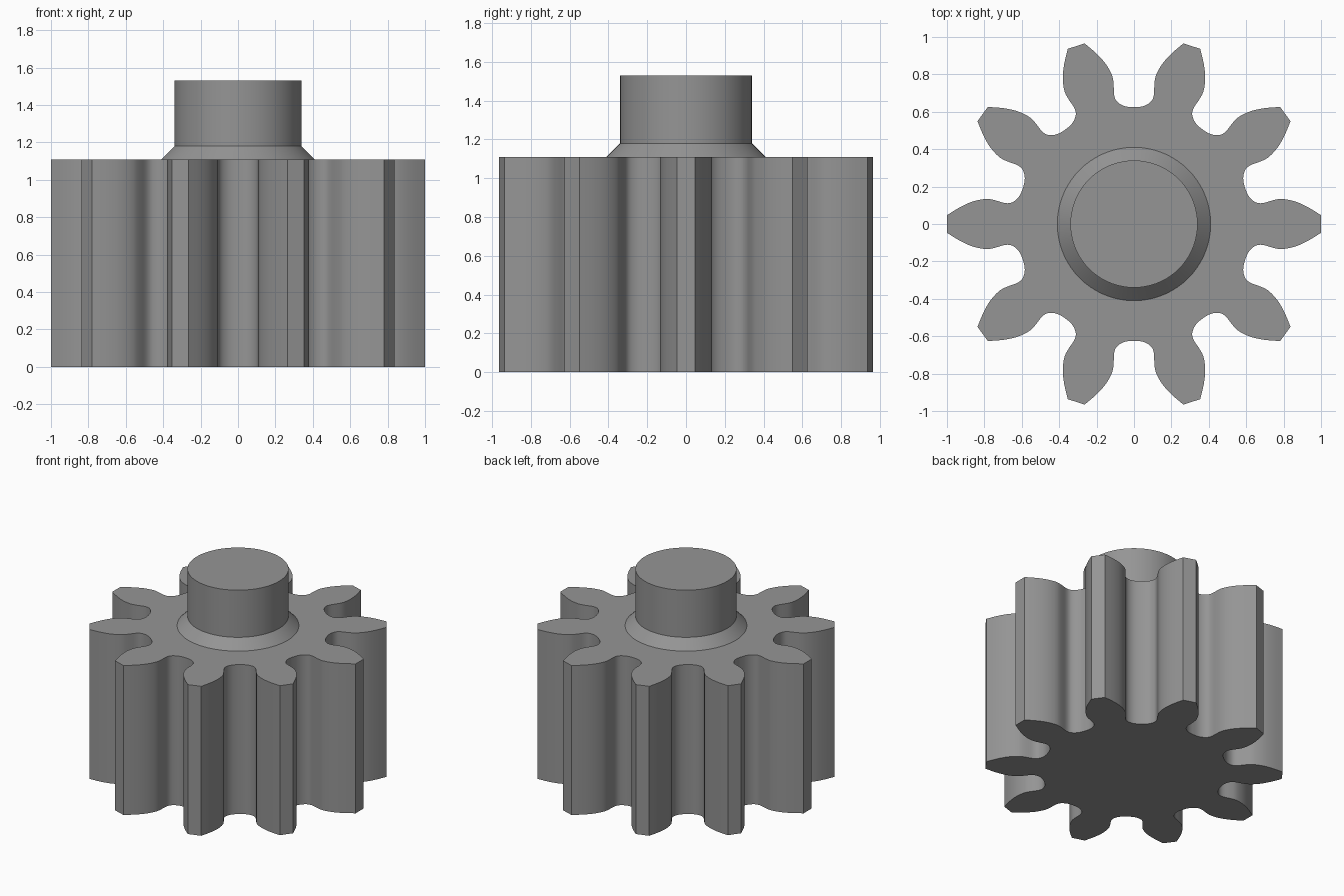
import bpy, bmesh, math
from mathutils import Vector, Matrix

if "Cube" in bpy.data.objects:
    bpy.data.objects.remove(bpy.data.objects["Cube"])

TEETH = 10
GEAR_H = 1.11
grey = bpy.data.materials.new("steel grey")
grey.diffuse_color = (0.3, 0.3, 0.3, 1)
grey.use_nodes = True
grey.node_tree.nodes["Principled BSDF"].inputs["Base Color"].default_value = grey.diffuse_color

# Half of one tooth: tip corner down the flank to the middle of the root
HALF = [(1.0, .047), (.93, .09), (.86, .121), (.79, .134), (.74, .126), (.69, .112),
        (.655, .114), (.625, .135), (.606, .162), (.594, .193)]


def spline(pts, steps):
    """Smooth curve through the points (Catmull-Rom)."""
    p = [Vector(q) for q in pts]
    # reflect the last segment about the root's centre line so the valley stays smooth
    axis = Vector((math.cos(math.pi / TEETH), math.sin(math.pi / TEETH)))
    end = 2 * axis * p[-2].dot(axis) - p[-2]
    p = [2 * p[0] - p[1]] + p + [end]
    out = []
    for a, b, c, d in zip(p, p[1:], p[2:], p[3:]):
        for i in range(steps):
            t = i / steps
            out.append(0.5 * (2 * b + (c - a) * t + (2 * a - 5 * b + 4 * c - d) * t * t
                              + (3 * b - a - 3 * c + d) * t ** 3))
    return out + [p[-2]]


def finish(name, bm):
    bmesh.ops.recalc_face_normals(bm, faces=bm.faces)
    me = bpy.data.meshes.new(name)
    bm.to_mesh(me)
    bm.free()
    me.materials.append(grey)
    ob = bpy.data.objects.new(name, me)
    bpy.context.collection.objects.link(ob)
    bpy.ops.object.select_all(action='DESELECT')
    ob.select_set(True)
    bpy.context.view_layer.objects.active = ob
    bpy.ops.object.shade_smooth_by_angle(angle=math.radians(30))
    return ob


# Toothed body: mirrored tooth outline repeated round the axis and extruded
half = spline(HALF, 3)
tooth = [Vector((v.x, -v.y)) for v in reversed(half[:-1])] + half
outline = []
for k in range(TEETH):
    rot = Matrix.Rotation(2 * math.pi * k / TEETH, 2)
    outline += [rot @ v for v in tooth]
bm = bmesh.new()
base = bm.faces.new([bm.verts.new((v.x, v.y, 0)) for v in outline])
top = bmesh.ops.extrude_face_region(bm, geom=[base], use_keep_orig=True)
bmesh.ops.translate(bm, vec=(0, 0, GEAR_H),
                    verts=[g for g in top["geom"] if isinstance(g, bmesh.types.BMVert)])
finish("gear_body", bm)

# Shaft with a conical collar, spun from a profile
bm = bmesh.new()
profile = [(.41, GEAR_H), (.34, 1.18), (.34, 1.53)]
N = 72
rings = [[bm.verts.new((r * math.cos(2 * math.pi * i / N), r * math.sin(2 * math.pi * i / N), z))
          for i in range(N)] for r, z in profile]
for lo, hi in zip(rings, rings[1:]):
    for i in range(N):
        j = (i + 1) % N
        bm.faces.new((lo[i], lo[j], hi[j], hi[i]))
bm.faces.new(rings[-1])
bm.faces.new(rings[0][::-1])
finish("shaft", bm)
